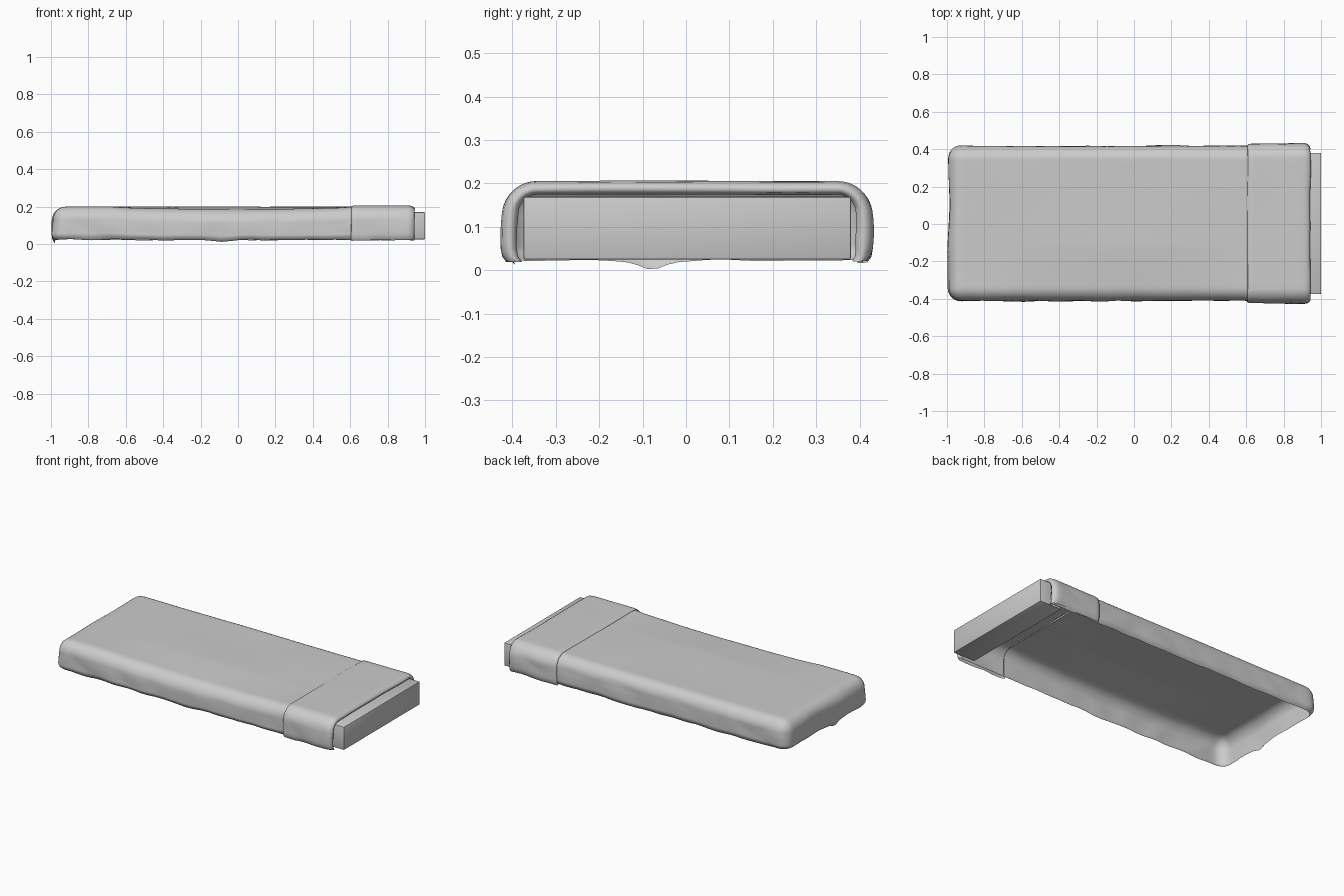
import bpy, bmesh, math
from mathutils import Vector, noise

if "Cube" in bpy.data.objects:
    bpy.data.objects.remove(bpy.data.objects["Cube"])


def finish(bm, name, angle=50):
    bmesh.ops.recalc_face_normals(bm, faces=bm.faces[:])
    me = bpy.data.meshes.new(name)
    bm.to_mesh(me)
    bm.free()
    ob = bpy.data.objects.new(name, me)
    bpy.context.collection.objects.link(ob)
    bpy.ops.object.select_all(action='DESELECT')
    ob.select_set(True)
    bpy.context.view_layer.objects.active = ob
    bpy.ops.object.shade_smooth_by_angle(angle=math.radians(angle))
    return ob


def wrinkle(p, seed):
    # soft cloth wobble: strong on the hanging sides, faint on the flat top
    q = Vector((p.x * 4.5 + seed, p.y * 4.5, p.z * 6))
    hang = min(1, max(0, (0.2 - p.z) / 0.1))
    side = noise.noise(q) * 0.013 * (0.15 + 0.85 * hang)
    low = max(0, 1 - p.z / 0.1)
    d = Vector((0, 0, 0))
    if abs(p.y) > 0.3:
        d.y = math.copysign(side, p.y)
    if p.x < -0.9:
        d.x = side
    d.z = noise.noise(q * 1.7 + Vector((9, 3, 1))) * 0.009 * low
    d.z += noise.noise(Vector((p.x * 3, p.y * 3, seed))) * 0.003 * (1 - hang)
    return d


# Duvet: hollow rounded shell, open underneath and at the head end
lo, hi = Vector((-0.99, -0.408, 0.022)), Vector((0.92, 0.415, 0.199))
r = 0.07
inner_lo = lo + Vector((r, r, -1))
inner_hi = hi - Vector((-1, r, r))
bm = bmesh.new()
bmesh.ops.create_cube(bm, size=2)
bmesh.ops.delete(bm, geom=[f for f in bm.faces if f.normal.z < -0.5 or f.normal.x > 0.5],
                 context='FACES_ONLY')
bmesh.ops.subdivide_edges(bm, edges=bm.edges[:], cuts=55, use_grid_fill=True)
for v in bm.verts:
    # sine spacing crowds the grid towards the rounded corners
    t = [0.5 + 0.5 * math.sin(c * math.pi / 2) for c in v.co]
    p = Vector([lo[i] + (hi[i] - lo[i]) * t[i] for i in range(3)])
    q = Vector([min(max(p[i], inner_lo[i]), inner_hi[i]) for i in range(3)])
    if (p - q).length > 1e-6:
        p = q + (p - q).normalized() * min(r, max(abs(c) for c in p - q))
    # lower hem tucks inward
    tuck = 0.018 * max(0, 1 - (p.z - 0.02) / 0.035) ** 2
    if abs(p.y) > 0.3:
        p.y -= math.copysign(tuck, p.y)
    if p.x < -0.9:
        p.x += tuck
    low = max(0, 1 - (p.z - 0.02) / 0.08)
    # sagging edge and small drooping hem points
    if -0.65 < p.x < 0.6:
        s = math.sin((p.x + 0.65) / 1.25 * math.pi) ** 0.5
        p.z -= 0.018 * s * max(0, (-p.y - 0.12) / 0.3) * (1 - low)
    if p.x < -0.9:
        p.z -= 0.018 * low * math.exp(-((p.y + 0.08) / 0.035) ** 2)
    if p.y < -0.3:
        p.z -= 0.014 * low * math.exp(-((p.x + 0.1) / 0.06) ** 2)
    v.co = p + wrinkle(p, 2.0)
finish(bm, "duvet")


# Folded band: U-shaped section lofted along x, rolled in at the head end
def section(x, off):
    w, top, rad = 0.415 + off, 0.197 + off * 0.8, max(0.02, 0.068 + off)
    half = [(w - 0.012, 0.02), (w - 0.003, 0.032)]
    half += [(w, 0.05 + (top - rad - 0.05) * i / 5) for i in range(6)]
    half += [(w - rad + rad * math.cos(a), top - rad + rad * math.sin(a))
             for a in [math.pi / 2 * i / 10 for i in range(1, 11)]]
    half += [((w - rad) * (1 - i / 12), top) for i in range(1, 13)]
    pts = half + [(-y, z) for y, z in reversed(half[:-1])]
    return [Vector((x, y + 0.003, z)) for y, z in pts]


stations = [(0.612, -0.012), (0.607, 0.0), (0.61, 0.007), (0.625, 0.01)]
stations += [(0.625 + 0.285 * i / 14, 0.01) for i in range(1, 15)]
stations += [(0.928, 0.006), (0.939, -0.003), (0.943, -0.013), (0.938, -0.023), (0.92, -0.029)]
bm = bmesh.new()
rows = []
for x, off in stations:
    row = []
    for p in section(x, off):
        d = wrinkle(p, 7.0)
        d.x = noise.noise(Vector((p.x, p.y * 5, p.z * 5))) * 0.006
        row.append(bm.verts.new(p + d))
    rows.append(row)
for a, b in zip(rows, rows[1:]):
    for i in range(len(a) - 1):
        bm.faces.new((a[i], a[i + 1], b[i + 1], b[i]))
finish(bm, "folded_band", 60)

# Mattress end block showing past the band
bm = bmesh.new()
bmesh.ops.create_cube(bm, size=1)
for v in bm.verts:
    v.co = Vector((0.925 + v.co.x * 0.15, 0.003 + v.co.y * 0.755, 0.097 + v.co.z * 0.145))
bmesh.ops.bevel(bm, geom=bm.edges[:], offset=0.005, segments=2, profile=0.5, affect='EDGES')
finish(bm, "mattress_end", 30)
